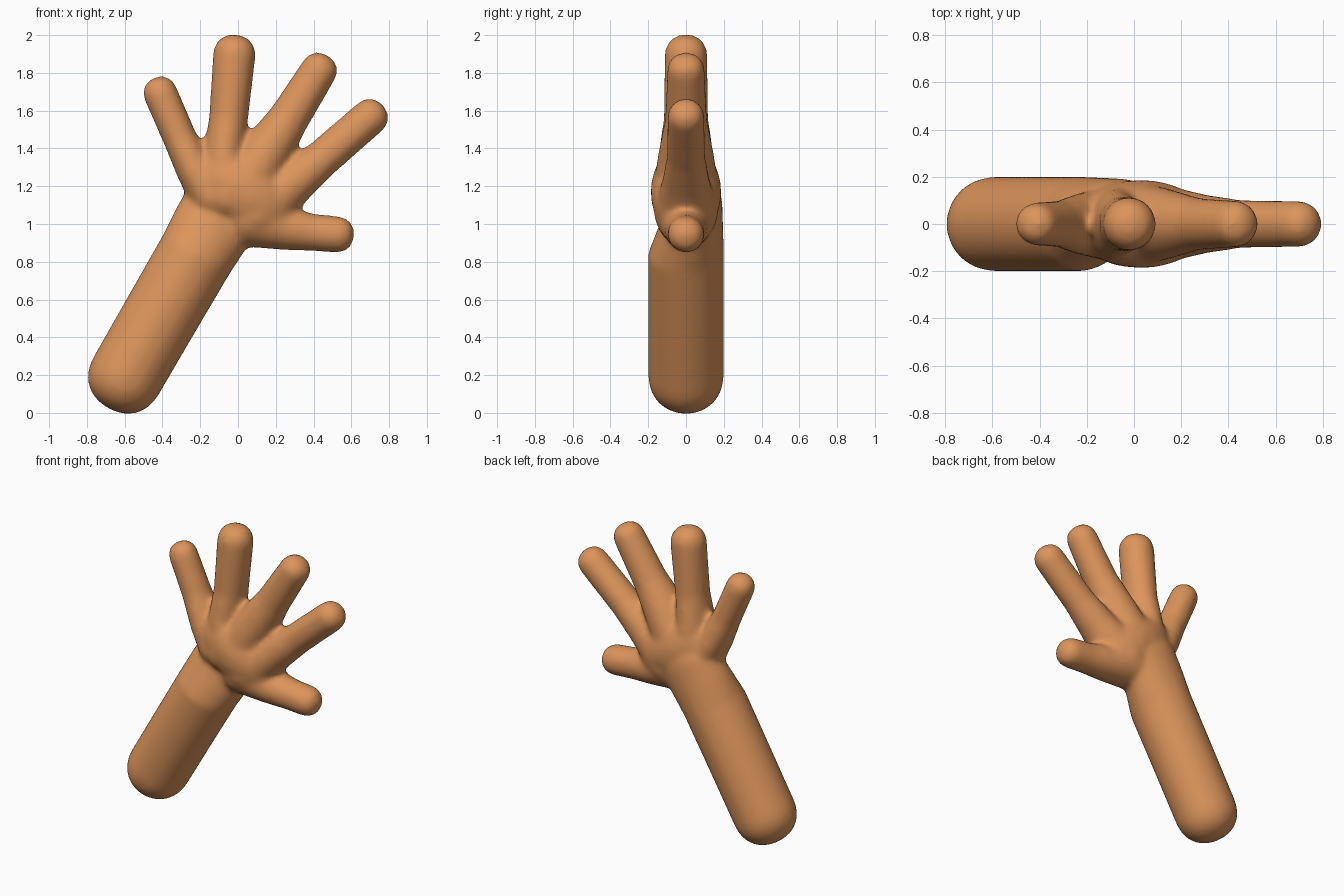
import bpy, bmesh, math
from mathutils import Vector, Matrix

if "Cube" in bpy.data.objects:
    bpy.data.objects.remove(bpy.data.objects["Cube"])

skin = bpy.data.materials.new("tan_skin")
skin.diffuse_color = (0.72, 0.30, 0.105, 1)
skin.use_nodes = True
skin.node_tree.nodes["Principled BSDF"].inputs["Base Color"].default_value = skin.diffuse_color

bm = bmesh.new()
SIDES = 28


def limb(stations):
    """Tube with rounded ends through stations (x, z, radius, y radius, y centre)."""
    pts = [Vector((s[0], s[4], s[1])) for s in stations]
    rings = []
    for i, (x, z, rw, ry, yc) in enumerate(stations):
        d = pts[min(i + 1, len(pts) - 1)] - pts[max(i - 1, 0)]
        d.y = 0
        d.normalize()
        side = Vector((d.z, 0, -d.x))
        caps = [(0, 1)]
        # slightly squared dome on each end
        dome = [(math.sin(a) ** 0.9, max(math.cos(a), 0.02) ** 0.9)
                for a in [k * math.pi / 16 for k in range(1, 9)]]
        if i == 0:
            caps = [(-o, s) for o, s in reversed(dome)] + caps
        elif i == len(stations) - 1:
            caps += dome
        for off, s in caps:
            c = pts[i] + d * off * min(rw, ry)
            rings.append([bm.verts.new(c + side * (rw * s * math.cos(t)) + Vector((0, ry * s * math.sin(t), 0)))
                          for t in [2 * math.pi * k / SIDES for k in range(SIDES)]])
    for a, b in zip(rings, rings[1:]):
        for k in range(SIDES):
            j = (k + 1) % SIDES
            bm.faces.new((a[k], a[j], b[j], b[k]))
    bm.faces.new(rings[0][::-1])
    bm.faces.new(rings[-1])


# Forearm, with the front sinking in at the wrist
limb([(-0.59, 0.20, 0.20, 0.20, 0), (-0.40, 0.53, 0.202, 0.20, 0), (-0.22, 0.84, 0.205, 0.20, 0),
      (-0.14, 0.98, 0.215, 0.17, 0.027), (-0.07, 1.10, 0.215, 0.145, 0.048)])
# Little finger
limb([(-0.14, 1.15, 0.12, 0.15, 0), (-0.23, 1.29, 0.10, 0.13, 0), (-0.31, 1.46, 0.09, 0.10, 0),
      (-0.41, 1.69, 0.091, 0.091, 0)])
# Tall finger
limb([(-0.05, 1.16, 0.15, 0.18, 0), (-0.075, 1.38, 0.108, 0.145, 0), (-0.05, 1.56, 0.103, 0.118, 0),
      (-0.02, 1.89, 0.113, 0.113, 0)])
# Third finger
limb([(0.02, 1.17, 0.16, 0.18, 0), (0.15, 1.38, 0.135, 0.145, 0), (0.27, 1.56, 0.108, 0.11, 0),
      (0.425, 1.808, 0.098, 0.10, 0)])
# Fourth finger
limb([(0.10, 1.07, 0.17, 0.17, 0), (0.30, 1.225, 0.118, 0.125, 0), (0.45, 1.35, 0.10, 0.102, 0),
      (0.695, 1.563, 0.098, 0.098, 0)])
# Thumb
limb([(0.08, 1.04, 0.17, 0.16, 0), (0.25, 0.975, 0.115, 0.12, 0), (0.40, 0.955, 0.098, 0.10, 0),
      (0.518, 0.945, 0.097, 0.097, 0)])
# Palm pad lying across the hand
pad = Matrix.Translation((0.03, 0, 1.17)) @ Matrix.Rotation(math.radians(36), 4, 'Y') \
    @ Matrix.Diagonal((0.32, 0.187, 0.205, 1))
bmesh.ops.create_uvsphere(bm, u_segments=32, v_segments=20, radius=1, matrix=pad)

bmesh.ops.recalc_face_normals(bm, faces=bm.faces)
mesh = bpy.data.meshes.new("hand_and_forearm")
bm.to_mesh(mesh)
bm.free()
mesh.materials.append(skin)
hand = bpy.data.objects.new("hand_and_forearm", mesh)
bpy.context.collection.objects.link(hand)

# Fuse the parts into one soft skin
fuse = hand.modifiers.new("fuse", 'REMESH')
fuse.mode = 'VOXEL'
fuse.voxel_size = 0.018
fuse.use_smooth_shade = True
soften = hand.modifiers.new("soften", 'SMOOTH')
soften.factor = 0.5
soften.iterations = 8
